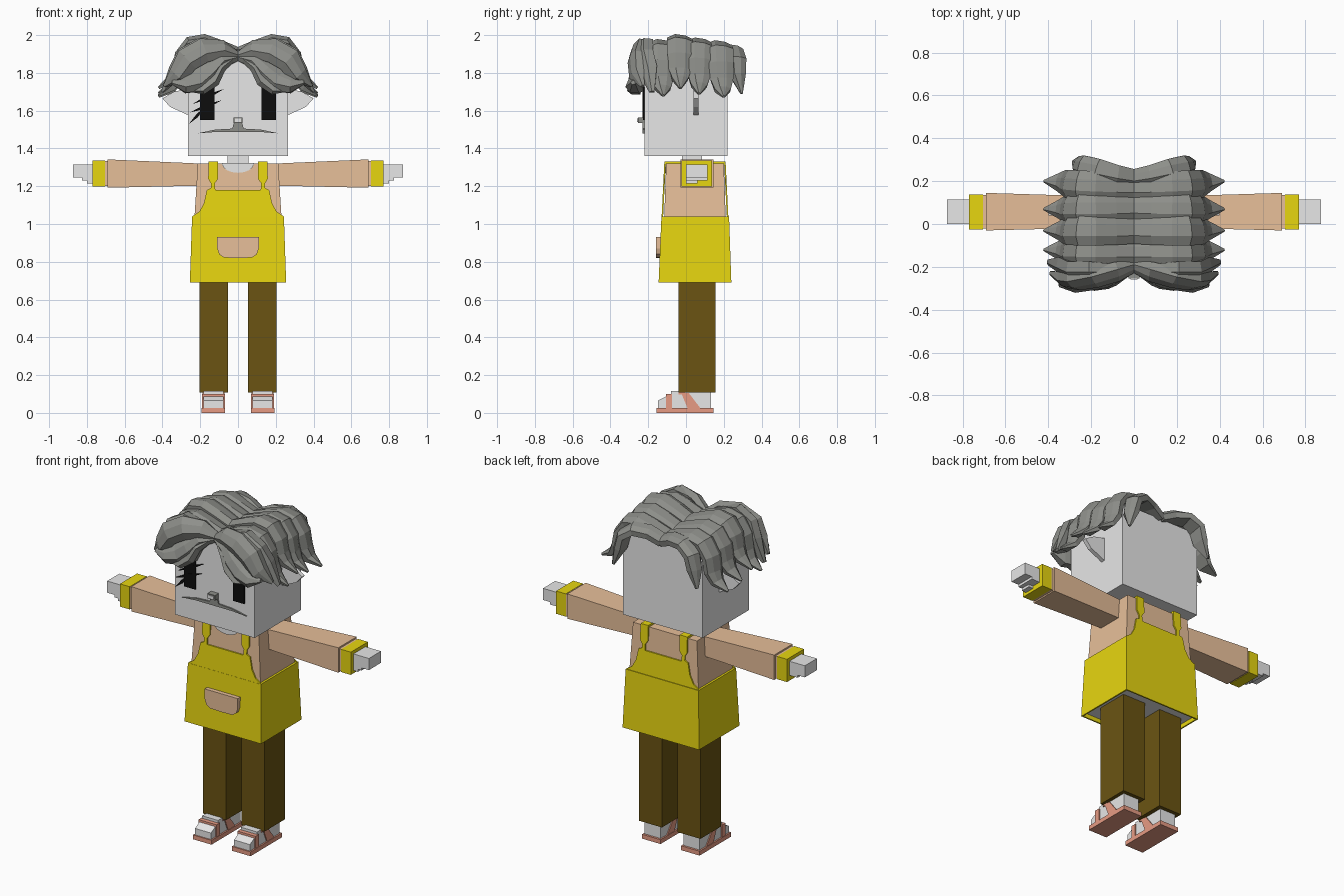
import bpy, bmesh, math
from mathutils import Vector

cube = bpy.data.objects.get("Cube")
if cube:
    bpy.data.objects.remove(cube, do_unlink=True)


def material(name, r, g, b):
    m = bpy.data.materials.new(name)
    m.use_nodes = True
    m.diffuse_color = (r, g, b, 1)
    node = m.node_tree.nodes["Principled BSDF"]
    node.inputs["Base Color"].default_value = (r, g, b, 1)
    node.inputs["Roughness"].default_value = 0.8
    return m


SKIN = material("pale skin", 0.8, 0.8, 0.8)
YELLOW = material("apron yellow", 0.8, 0.67, 0.005)
TAN = material("shirt tan", 0.8, 0.52, 0.32)
BROWN = material("trouser brown", 0.145, 0.088, 0.006)
SALMON = material("sandal salmon", 0.8, 0.33, 0.23)
GREY = material("hair grey", 0.27, 0.275, 0.255)
BLACK = material("eye black", 0.004, 0.004, 0.004)


def finish(name, bm, mats, mirror=False):
    bmesh.ops.recalc_face_normals(bm, faces=bm.faces)
    mesh = bpy.data.meshes.new(name)
    bm.to_mesh(mesh)
    bm.free()
    for m in mats:
        mesh.materials.append(m)
    ob = bpy.data.objects.new(name, mesh)
    bpy.context.collection.objects.link(ob)
    if mirror:
        ob.modifiers.new("Mirror", 'MIRROR').use_mirror_merge = False
    return ob


def block_mesh(lo, hi, axis=2, end=None):
    """Box from lo to hi; end=(lo, hi) gives other bounds at the far end of the axis."""
    bm = bmesh.new()
    bmesh.ops.create_cube(bm, size=2)
    for v in bm.verts:
        a, b = end if end and v.co[axis] > 0 else (lo, hi)
        v.co = [b[i] if v.co[i] > 0 else a[i] for i in range(3)]
    return bm


def block(name, lo, hi, mat, mirror=False, axis=2, end=None):
    return finish(name, block_mesh(lo, hi, axis, end), [mat], mirror)


def plate(name, outline, y0, y1, mat, mirror=False, lean=0, base=0):
    """Extruded outline in x and z; lean slides y as z rises above base."""
    bm = bmesh.new()
    rings = [[bm.verts.new((x, y + lean * (z - base), z)) for x, z in outline] for y in (y0, y1)]
    skin_rings(bm, rings)
    return finish(name, bm, [mat], mirror)


def skin_rings(bm, rings):
    n = len(rings[0])
    for a, b in zip(rings, rings[1:]):
        for i in range(n):
            bm.faces.new((a[i], a[(i + 1) % n], b[(i + 1) % n], b[i]))
    bm.faces.new(rings[0])
    bm.faces.new(rings[-1])


# Head, neck and ears
block("head", (-.265, -.22, 1.36), (.265, .22, 1.87), SKIN)
block("neck", (-.055, -.02, 1.28), (.055, .085, 1.37), SKIN)
plate("ears", [(.25, 1.72), (.34, 1.7), (.4, 1.665), (.36, 1.62), (.25, 1.57)], .04, .065, SKIN, True)

# Face
plate("eyes", [(.125, 1.55), (.2, 1.55), (.2, 1.8), (.125, 1.8)], -.228, -.22, BLACK, True)
for i, (x0, z0, x1, z1) in enumerate([(-.26, 1.53, -.17, 1.62), (-.255, 1.59, -.085, 1.655),
                                      (-.24, 1.635, -.075, 1.715)]):
    xm, zm = (x0 + x1) / 2, (z0 + z1) / 2
    plate(f"eyelash_{i + 1}", [(x0, z0), (xm, zm - .012), (x1, z1), (xm, zm + .012)],
          -.229, -.22, BLACK)
plate("moustache", [(0, 1.535), (.022, 1.535), (.03, 1.505), (.12, 1.5), (.215, 1.48),
                    (.12, 1.487), (0, 1.487)], -.229, -.22, GREY, True)
block("nose", (-.025, -.255, 1.535), (.025, -.22, 1.565), GREY)
block("nose_tip", (-.017, -.26, 1.541), (.017, -.25, 1.559), SKIN)

# Hair: tapered locks swept along paths, mirrored over the parting
SECTION = [(-.5, -.5), (-.52, .2), (-.2, .55), (.2, .4), (.5, .05), (.45, -.5)]


def lock(bm, path, widths, thick, across):
    pts = [Vector(p) for p in path]
    rings = []
    for i, p in enumerate(pts):
        t = (pts[min(i + 1, len(pts) - 1)] - pts[max(i - 1, 0)]).normalized()
        w = Vector(across)
        w = (w - t * w.dot(t)).normalized()
        n = t.cross(w)
        if n.dot(p - Vector((0, 0, 1.65))) < 0:
            n = -n
        d = thick * min(1, widths[i] / max(widths) + .15)
        rings.append([bm.verts.new(p + w * a * widths[i] + n * b * d) for a, b in SECTION])
    skin_rings(bm, rings)


hair = bmesh.new()
ARC = [(0, 1.89), (.09, 1.925), (.18, 1.955), (.255, 1.94), (.305, 1.87), (.32, 1.79), (.35, 1.74)]
SIDE_WIDTHS = [.12, .13, .135, .135, .13, .12, .085, .012]
# crown locks: y at the parting, y at the tip, tip height, lift
for y0, y1, tip, lift in [(-.13, -.12, 1.66, 0), (-.03, -.03, 1.7, .015),
                          (.075, .07, 1.67, .005), (.17, .2, 1.655, -.005)]:
    steps = [(x, y0 + (y1 - y0) * i / 7, z + lift + (tip - 1.68) * i / 7)
             for i, (x, z) in enumerate(ARC)]
    lock(hair, steps + [(.42, y1, tip + .02)], SIDE_WIDTHS, .055, (0, 1, 0))
# back lock
lock(hair, [(0, .215, 1.88), (.08, .23, 1.915), (.17, .255, 1.92), (.235, .27, 1.87),
            (.255, .275, 1.79), (.28, .295, 1.69)], [.08, .09, .1, .1, .085, .012], .06, (0, 1, 0))
# fringe locks, parted in the middle
lock(hair, [(0, -.2, 1.89), (.08, -.225, 1.925), (.18, -.25, 1.92), (.27, -.265, 1.87),
            (.32, -.26, 1.79), (.39, -.23, 1.73)], [.05, .1, .13, .13, .1, .015], .08, (1, 0, 1))
lock(hair, [(.01, -.205, 1.885), (.09, -.235, 1.87), (.15, -.255, 1.81), (.21, -.265, 1.76),
            (.28, -.28, 1.74), (.35, -.28, 1.75)], [.05, .085, .11, .12, .09, .02], .08, (1, 0, 1))
lock(hair, [(.03, -.215, 1.88), (.1, -.25, 1.83), (.135, -.265, 1.76), (.19, -.275, 1.715),
            (.27, -.27, 1.71)], [.04, .07, .075, .06, .015], .07, (1, 0, 1))
lock(hair, [(.1, -.22, 1.93), (.2, -.22, 1.94), (.28, -.22, 1.89), (.325, -.2, 1.81),
            (.4, -.18, 1.7)], [.06, .09, .1, .09, .015], .09, (1, 0, 1))
finish("hair", hair, [GREY], True)

# Shirt
block("shirt", (-.23, -.115, 1.0), (.23, .21, 1.04), TAN)
block("shirt_chest", (-.23, -.115, 1.04), (.23, .21, 1.04), TAN,
      end=((-.213, -.105, 1.32), (.213, .2, 1.32)))
arc = [(.085 * math.cos(a), 1.321 - .05 * math.sin(a)) for a in [math.pi * i / 8 for i in range(9)]]
plate("neckline", arc, -.114, -.1, SKIN)
block("neckline_top", (-.085, -.11, 1.31), (.085, .09, 1.324), SKIN)
block("sleeves", (.2, -.018, 1.203), (.2, .13, 1.32), TAN, True, 0,
      ((.69, -.03, 1.192), (.69, .145, 1.342)))
block("sleeve_ends", (.69, -.02, 1.2), (.705, .135, 1.333), TAN, True)

# Wrists and hands
block("wristbands", (.705, -.025, 1.198), (.77, .138, 1.335), YELLOW, True)
block("hands", (.77, 0, 1.245), (.873, .115, 1.315), SKIN, True)
block("palms", (.77, 0, 1.23), (.825, .115, 1.25), SKIN, True)
block("thumbs", (.77, 0, 1.215), (.8, .06, 1.25), SKIN, True)

# Apron: skirt with a recessed pale underside, bibs and shoulder straps
bm = block_mesh((-.255, -.145, .69), (.255, .24, .69), end=((-.243, -.13, 1.04), (.243, .228, 1.04)))
bm.normal_update()
bottom = min(bm.faces, key=lambda f: f.calc_center_median().z)
bmesh.ops.inset_individual(bm, faces=[bottom], thickness=.012)
walls = bmesh.ops.extrude_discrete_faces(bm, faces=[bottom])["faces"][0]
walls.material_index = 1
for v in walls.verts:
    v.co.z += .025
finish("apron_skirt", bm, [YELLOW, SKIN])

BIB = [(0, 1.03), (.243, 1.03), (.243, 1.04), (.205, 1.065), (.18, 1.11), (.165, 1.18),
       (.143, 1.19), (.143, 1.215), (.158, 1.24), (.155, 1.332), (.105, 1.332),
       (.105, 1.24), (.123, 1.215), (.12, 1.18), (0, 1.18)]
plate("front_bib", BIB, -.129, -.121, YELLOW, True, .05, 1.04)
plate("back_bib", BIB, .216, .224, YELLOW, True, -.05, 1.04)
block("shoulder_straps", (.105, -.112, 1.318), (.155, .207, 1.332), YELLOW, True)
plate("pocket", [(0, .93), (.11, .93), (.11, .87), (.1, .84), (.075, .822), (0, .82)],
      -.16, -.13, TAN, True)

# Trousers
block("trouser_legs", (.052, -.04, .108), (.205, .155, .72), BROWN, True)

# Feet and sandals
block("heels", (.077, -.08, .02), (.183, .132, .115), SKIN, True)
block("toes", (.077, -.148, .02), (.183, -.148, .065), SKIN, True, 1,
      ((.077, -.08, .02), (.183, -.08, .1)))
block("sandal_soles", (.068, -.155, 0), (.192, .145, .026), SALMON, True)
block("toe_straps", (.07, -.105, .02), (.19, -.073, .1), SALMON, True)
for name, x in (("outer", .183), ("inner", .071)):
    block(f"{name}_ankle_straps", (x, .01, .02), (x + .006, .08, .02), SALMON, True,
          end=((x, -.025, .105), (x + .006, .015, .105)))
block("instep_straps", (.071, -.04, .098), (.189, -.005, .108), SALMON, True)
